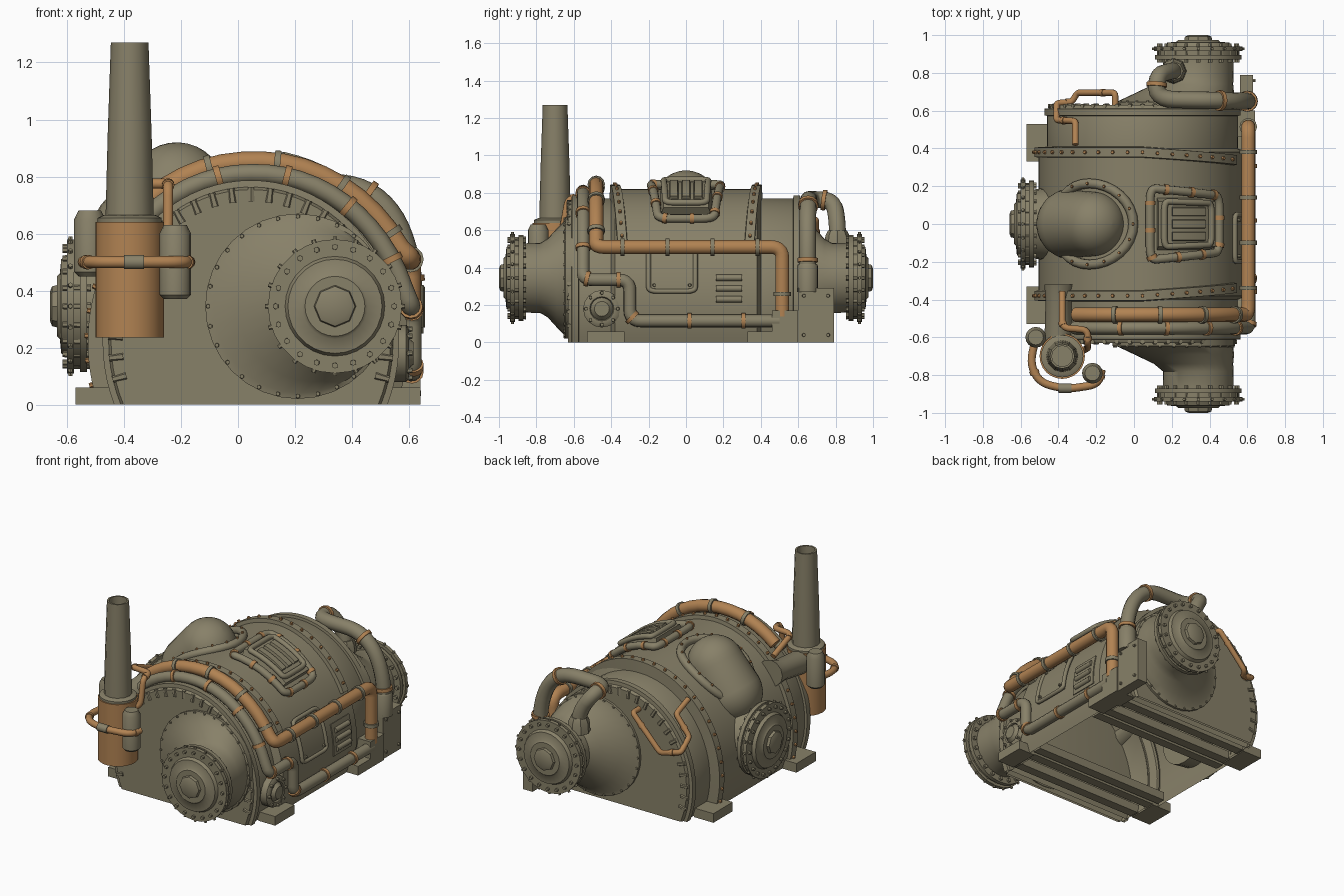
import bpy, bmesh
from math import pi, sin, cos, acos, radians
from mathutils import Vector, Matrix

if "Cube" in bpy.data.objects:
    bpy.data.objects.remove(bpy.data.objects["Cube"])


def material(name, rgb):
    m = bpy.data.materials.new(name)
    m.use_nodes = True
    m.diffuse_color = (*rgb, 1)
    m.node_tree.nodes["Principled BSDF"].inputs["Base Color"].default_value = (*rgb, 1)
    return m


IRON = material("olive_iron", (0.245, 0.218, 0.14))
COPPER = material("copper", (0.44, 0.225, 0.085))
CX, CZ, TALL = 0.045, 0.22, 1.09     # axis of the boiler body and its vertical stretch


def finish(name, bm, mat, angle=40):
    bmesh.ops.recalc_face_normals(bm, faces=bm.faces)
    me = bpy.data.meshes.new(name)
    bm.to_mesh(me)
    bm.free()
    me.materials.append(mat)
    for p in me.polygons:
        p.use_smooth = True
    me.set_sharp_from_angle(angle=radians(angle))
    ob = bpy.data.objects.new(name, me)
    bpy.context.collection.objects.link(ob)
    return ob


def skin(bm, rows, closed):
    for a, b in zip(rows, rows[1:]):
        n = len(a)
        for i in range(n if closed else n - 1):
            j = (i + 1) % n
            bm.faces.new((a[i], a[j], b[j], b[i]))


def loft(name, rings, axis, mat=IRON, sides=24):
    """Skin circles given as (centre, radius), all facing along axis."""
    bm = bmesh.new()
    q = Vector(axis).to_track_quat('Z', 'Y')
    rows = [[bm.verts.new(Vector(c) + q @ Vector((r * cos(2 * pi * i / sides), r * sin(2 * pi * i / sides), 0)))
             for i in range(sides)] for c, r in rings]
    skin(bm, rows, True)
    bm.faces.new(rows[0])
    bm.faces.new(rows[-1])
    return finish(name, bm, mat)


def turned(name, origin, axis, profile, mat=IRON, sides=24):
    o, a = Vector(origin), Vector(axis)
    return loft(name, [(o + a * d, r) for d, r in profile], axis, mat, sides)


def box(name, lo, hi, mat=IRON):
    bm = bmesh.new()
    lo, hi = Vector(lo), Vector(hi)
    bmesh.ops.create_cube(bm, size=1, matrix=Matrix.Translation((lo + hi) / 2) @ Matrix.Diagonal((*(hi - lo), 1)))
    return finish(name, bm, mat)


def wrap(deg, y, r):
    """Point at an angle from the top of the body, positive towards +x."""
    a = radians(deg)
    return Vector((CX + r * sin(a), y, CZ + TALL * r * cos(a)))


def arch(name, profile, span=None, skew=0, mat=IRON, n=48):
    """Sweep a (y, radius) profile round the body axis, down to the floor by default."""
    bm = bmesh.new()
    rows = []
    for y, r in profile:
        m = acos(-CZ / (TALL * r)) * 180 / pi
        a0, a1 = span or (-m, m)
        angs = [a0 + (a1 - a0) * i / n for i in range(n + 1)]
        rows.append([bm.verts.new(wrap(a, y + skew * max(0, a) / 60, r)) for a in angs])
    skin(bm, rows, False)
    if span:
        for k in (0, -1):
            bm.faces.new([row[k] for row in rows])
    else:
        bm.faces.new(rows[0])
        bm.faces.new(rows[-1])
    return finish(name, bm, mat)


def studs(name, spots, r, h, mat=IRON):
    """Six-sided bolt heads at (point, normal) pairs."""
    bm = bmesh.new()
    for p, d in spots:
        mtx = Matrix.Translation(p) @ Vector(d).to_track_quat('Z', 'Y').to_matrix().to_4x4()
        bmesh.ops.create_cone(bm, cap_ends=True, segments=6, radius1=r, radius2=r * 0.8, depth=h, matrix=mtx)
    return finish(name, bm, mat)


def pipe(name, pts, r, mat=IRON, bend=0.06, clamps=(), clamp_mat=IRON, cyclic=False):
    """Round pipe with rounded corners and clamps at fractions of its length."""
    pts = [Vector(p) for p in pts]
    path = [] if cyclic else [pts[0]]
    for i in range(len(pts)) if cyclic else range(1, len(pts) - 1):
        p, a, b = pts[i], pts[i - 1] - pts[i], pts[(i + 1) % len(pts)] - pts[i]
        if a.angle(-b) < 0.3:
            path.append(p)
            continue
        s = p + a.normalized() * min(bend, a.length * 0.48)
        e = p + b.normalized() * min(bend, b.length * 0.48)
        path += [s * (1 - t) ** 2 + p * 2 * t * (1 - t) + e * t * t for t in (0, 0.2, 0.4, 0.6, 0.8, 1)]
    if not cyclic:
        path.append(pts[-1])
    cu = bpy.data.curves.new(name, 'CURVE')
    cu.dimensions = '3D'
    cu.bevel_depth, cu.bevel_resolution, cu.use_fill_caps = r, 4, True
    sp = cu.splines.new('POLY')
    sp.points.add(len(path) - 1)
    for q, p in zip(sp.points, path):
        q.co = (*p, 1)
    sp.use_cyclic_u = cyclic
    tmp = bpy.data.objects.new(name + "_path", cu)
    bpy.context.collection.objects.link(tmp)
    dg = bpy.context.evaluated_depsgraph_get()
    bm = bmesh.new()
    bm.from_mesh(bpy.data.meshes.new_from_object(tmp.evaluated_get(dg)))
    bpy.data.objects.remove(tmp)
    finish(name, bm, mat)
    loop = path + path[:1] if cyclic else path
    total = sum((b - a).length for a, b in zip(loop, loop[1:]))
    for f in clamps:
        left = f * total
        for a, b in zip(loop, loop[1:]):
            d = b - a
            if left <= d.length:
                turned(name + "_clamp", a + d.normalized() * left, d.normalized(),
                       [(-0.011, r * 1.22), (0.011, r * 1.22)], clamp_mat, 12)
                break
            left -= d.length


def bolted_cap(name, origin, axis):
    """Double flange with bolts and a stepped hub, pointing along axis."""
    o, a = Vector(origin), Vector(axis)
    turned(name, o, a, [(0, 0.18), (0, 0.23), (0.025, 0.23), (0.025, 0.215), (0.045, 0.215), (0.045, 0.235),
                        (0.07, 0.235), (0.07, 0.175), (0.09, 0.165), (0.095, 0.115), (0.105, 0.105)], sides=28)
    turned(name + "_hub", o, a, [(0.1, 0.075), (0.122, 0.07), (0.13, 0.05)], sides=8)
    q = a.to_track_quat('Z', 'Y')
    ring = [q @ Vector((cos(t * pi / 10), sin(t * pi / 10), 0)) for t in range(20)]
    studs(name + "_bolts", [(o + v * 0.208 + a * 0.035, a) for v in ring], 0.013, 0.1)
    studs(name + "_rim_bolts", [(o + v * 0.234 + a * 0.058, v) for v in ring], 0.01, 0.022)


# Boiler body, raised bands and their rivets
arch("boiler_body", [(-0.63, 0.46), (-0.63, 0.49), (-0.6, 0.505), (-0.4, 0.505), (-0.38, 0.55),
                     (0.38, 0.55), (0.4, 0.505), (0.6, 0.505), (0.63, 0.49), (0.63, 0.46)])
for s, side in ((-1, "front"), (1, "back")):
    arch(side + "_band", [(s * y, r) for y, r in ((0.35, 0.54), (0.355, 0.572), (0.405, 0.572), (0.41, 0.5))],
         span=(-110, 61), skew=-s * 0.04)
    studs(side + "_band_rivets", [(wrap(a, s * (0.38 - 0.04 * max(0, a) / 60), 0.574), wrap(a, 0, 1) - wrap(a, 0, 0))
                                  for a in range(-104, 60, 8)], 0.011, 0.02, COPPER)
    arch(side + "_end_rim", [(s * y, r) for y, r in ((0.57, 0.49), (0.575, 0.52), (0.61, 0.52), (0.615, 0.48))])
    studs(side + "_end_lugs", [(wrap(a, s * 0.625, 0.475), wrap(a, 0, 1) - wrap(a, 0, 0))
                               for a in range(-104, 105, 8)], 0.015, 0.05)
    # Skewed funnel leading to the bolted end cap
    loft(side + "_funnel", [((x, s * y, 0.345), r) for x, y, r in (
        (0.21, 0.61, 0.325), (0.21, 0.645, 0.325), (0.22, 0.65, 0.305), (0.265, 0.69, 0.265), (0.315, 0.74, 0.21),
        (0.34, 0.78, 0.187), (0.34, 0.88, 0.185))], (0, 1, 0), sides=32)
    studs(side + "_funnel_bolts", [(Vector((0.21 + 0.315 * cos(t * pi / 14), s * 0.647, 0.345 + 0.315 * sin(t * pi / 14))),
                                    (0, s, 0)) for t in range(28)], 0.009, 0.015)
    bolted_cap(side + "_cap", (0.34, s * 0.87, 0.345), (0, s, 0))
    # Feet joined by pairs of cross rails
    for x0, x1 in ((-0.57, -0.43), (0.52, 0.64)):
        box(side + "_foot", (x0, s * 0.43 - 0.1, 0), (x1, s * 0.43 + 0.1, 0.06))
    for y in (0.28, 0.36, 0.5):
        box(side + "_cross_rail", (-0.45, s * y - 0.03, 0.005), (0.54, s * y + 0.03, 0.06))

# Side port on the right flank
turned("side_port_neck", (-0.4, 0, 0.345), (-1, 0, 0), [(0, 0.2), (0.15, 0.18)])
bolted_cap("side_port", (-0.53, 0, 0.345), (-1, 0, 0))

# Capsule steam dome lying across the shoulder, with its curved collar
top, low = Vector((-0.215, 0, 0.75)), Vector((-0.33, 0, 0.59))
along = (top - low).normalized()
arc = [t * pi / 16 for t in range(9)]
loft("steam_dome", [(low - along * 0.187 * cos(t), max(0.001, 0.187 * sin(t))) for t in arc] +
     [(top + along * 0.17 * sin(t), max(0.001, 0.17 * cos(t))) for t in arc], along, sides=32)
ring = [wrap(-30 + 25 * cos(t * pi / 16), 0.215 * sin(t * pi / 16), 0.56) for t in range(32)]
pipe("dome_collar", ring, 0.026, cyclic=True)
studs("dome_rivets", [(p + (p - Vector((CX, p.y, CZ))) * 0.045, p - Vector((CX, p.y, CZ))) for p in ring[::2]],
      0.009, 0.015, COPPER)


def frame(name, a0, a1, y0, y1, r, tube, clamps=(), bend=0.05, taper=0.0):
    step = [i / 6 for i in range(7)]
    pipe(name, [wrap(a0 + (a1 - a0) * t, y0 + taper * t, r) for t in step] +
         [wrap(a0 + (a1 - a0) * t, y1 - taper * t, r) for t in reversed(step)],
         tube, bend=bend, cyclic=True, clamps=clamps, clamp_mat=COPPER)


# Louvred hatch on the upper flank
frame("hatch_outer_frame", 4, 45, -0.19, 0.19, 0.575, 0.023, [i / 10 + 0.04 for i in range(10)], 0.07, 0.04)
arch("hatch_plate", [(-0.14, 0.54), (-0.12, 0.6), (0.12, 0.6), (0.14, 0.54)], span=(8, 40), n=10)
frame("hatch_inner_frame", 11, 37, -0.12, 0.12, 0.607, 0.017, taper=0.01)
for y in (-0.065, 0, 0.065):
    arch("hatch_slat", [(y - 0.025, 0.595), (y - 0.02, 0.617), (y + 0.02, 0.617), (y + 0.025, 0.595)],
         span=(15, 33), n=8)

# Left flank: door, louvres, porthole and boxes
arch("side_door", [(-0.2, 0.54), (-0.2, 0.565), (0.05, 0.565), (0.05, 0.54)], span=(60, 85), n=8)
frame("side_door_frame", 60, 85, -0.2, 0.05, 0.565, 0.013)
studs("side_door_bolts", [(wrap(a, y, 0.57), (1, 0, 0)) for a in (64, 82) for y in (-0.17, 0.02)], 0.01, 0.02)
arch("louvre_plate", [(0.135, 0.54), (0.135, 0.556), (0.325, 0.556), (0.325, 0.54)], span=(73.5, 93), n=6)
for a in (78, 83.5, 89):
    pipe("louvre", [wrap(a, 0.16, 0.556), wrap(a, 0.3, 0.556)], 0.017)
turned("porthole", (0.5, -0.45, 0.18), (1, 0, 0), [(0, 0.1), (0.09, 0.1), (0.1, 0.085), (0.1, 0.065), (0.09, 0.06),
                                                  (0.115, 0.04)], sides=16)
studs("porthole_bolts", [(Vector((0.602, -0.45 + 0.085 * cos(t * pi / 4), 0.18 + 0.085 * sin(t * pi / 4))), (1, 0, 0))
                         for t in range(8)], 0.011, 0.02)
box("pipe_box", (0.5, 0.46, 0), (0.64, 0.6, 0.17))
box("back_panel", (0.56, 0.6, 0), (0.63, 0.79, 0.29))
studs("back_panel_bolts", [(Vector((0.632, y, z)), (1, 0, 0)) for y in (0.63, 0.76) for z in (0.04, 0.25)], 0.011, 0.02)

# Large pipes over the front arch and along the left flank
copper_run = [wrap(a, -0.48, 0.578 + max(0, a) * 0.0004) for a in range(-38, 61, 7)]
pipe("copper_main_pipe", copper_run + [(0.605, -0.48, 0.51), (0.605, 0.515, 0.51), (0.605, 0.515, 0.14)], 0.038, COPPER,
     clamps=(0.1, 0.2, 0.3, 0.4, 0.5, 0.6, 0.7, 0.8, 0.95))
iron_run = [wrap(a, -0.55, 0.541 + max(0, a) * 0.0003) for a in range(-42, 75, 6)]
pipe("iron_main_pipe", iron_run + [(0.61, -0.55, 0.335), (0.61, -0.3, 0.335), (0.61, -0.3, 0.115), (0.61, 0.5, 0.115)],
     0.034, clamps=(0.12, 0.22, 0.32, 0.42, 0.5, 0.57, 0.67, 0.8, 0.92), clamp_mat=COPPER)

# Bent pipe from the back neck down to the panel
pipe("back_pipe", [(0.22, 0.81, 0.5), (0.2, 0.81, 0.64), (0.12, 0.79, 0.76), (0.12, 0.66, 0.765), (0.42, 0.655, 0.765),
                   (0.54, 0.65, 0.67), (0.6, 0.65, 0.5), (0.605, 0.65, 0.27)], 0.045, bend=0.1,
     clamps=(0.26, 0.58, 0.86), clamp_mat=COPPER)
turned("back_pipe_sleeve", (0.6, 0.65, 0.27), (0, 0, 1), [(0, 0.056), (0.14, 0.056), (0.15, 0.05)], sides=16)
turned("back_valve", (0.21, 0.81, 0.5), (0, 0, 1), [(0, 0.07), (0.07, 0.065), (0.1, 0.05)], sides=8)
pipe("back_copper_pipe", [(-0.1, 0.6, 0.66), (-0.1, 0.695, 0.66), (-0.3, 0.695, 0.45), (-0.33, 0.645, 0.44),
                          (-0.41, 0.64, 0.46), (-0.41, 0.55, 0.53), (-0.31, 0.545, 0.65), (-0.31, 0.42, 0.7)],
     0.017, COPPER, 0.02, clamps=(0.2, 0.5, 0.75), clamp_mat=COPPER)

# Chimney, burner drum, tanks and their thin pipes
AT = (-0.38, -0.7, 0)
turned("burner_drum", AT, (0, 0, 1), [(0.235, 0.12), (0.64, 0.12)], COPPER)
turned("chimney_collar", AT, (0, 0, 1), [(0.63, 0.112), (0.655, 0.112), (0.665, 0.09)])
turned("chimney", AT, (0, 0, 1), [(0.64, 0.085), (0.95, 0.077), (1.27, 0.066), (1.27, 0.055), (0.8, 0.055)], sides=12)
for name, x, y, z0, z1 in (("small_tank", -0.22, -0.79, 0.37, 0.63), ("rear_tank", -0.52, -0.6, 0.45, 0.68)):
    turned(name, (x, y, 0), (0, 0, 1), [(z0, 0.04), (z0 + 0.015, 0.055), (z1 - 0.03, 0.055), (z1, 0.04)], sides=16)
pipe("burner_loop", [(-0.17, -0.77, 0.5), (-0.19, -0.85, 0.5), (-0.36, -0.875, 0.5), (-0.5, -0.84, 0.5),
                     (-0.55, -0.74, 0.5), (-0.52, -0.6, 0.5)], 0.021, COPPER, clamps=(0.06, 0.7), clamp_mat=COPPER)
turned("loop_fitting", (-0.4, -0.87, 0.5), (1, 0, 0), [(0, 0.026), (0.07, 0.026)], sides=10)
pipe("burner_feed", [(-0.38, -0.36, 0.7), (-0.38, -0.55, 0.775), (-0.245, -0.56, 0.775), (-0.245, -0.63, 0.77),
                     (-0.245, -0.66, 0.6), (-0.3, -0.68, 0.58)], 0.018, COPPER, 0.04, clamps=(0.3, 0.6),
     clamp_mat=COPPER)
loft("burner_duct", [((-0.39, -0.32, 0.61), 0.085), ((-0.4, -0.4, 0.6), 0.068), ((-0.4, -0.64, 0.57), 0.075)],
     (0, 1, 0), sides=12)
